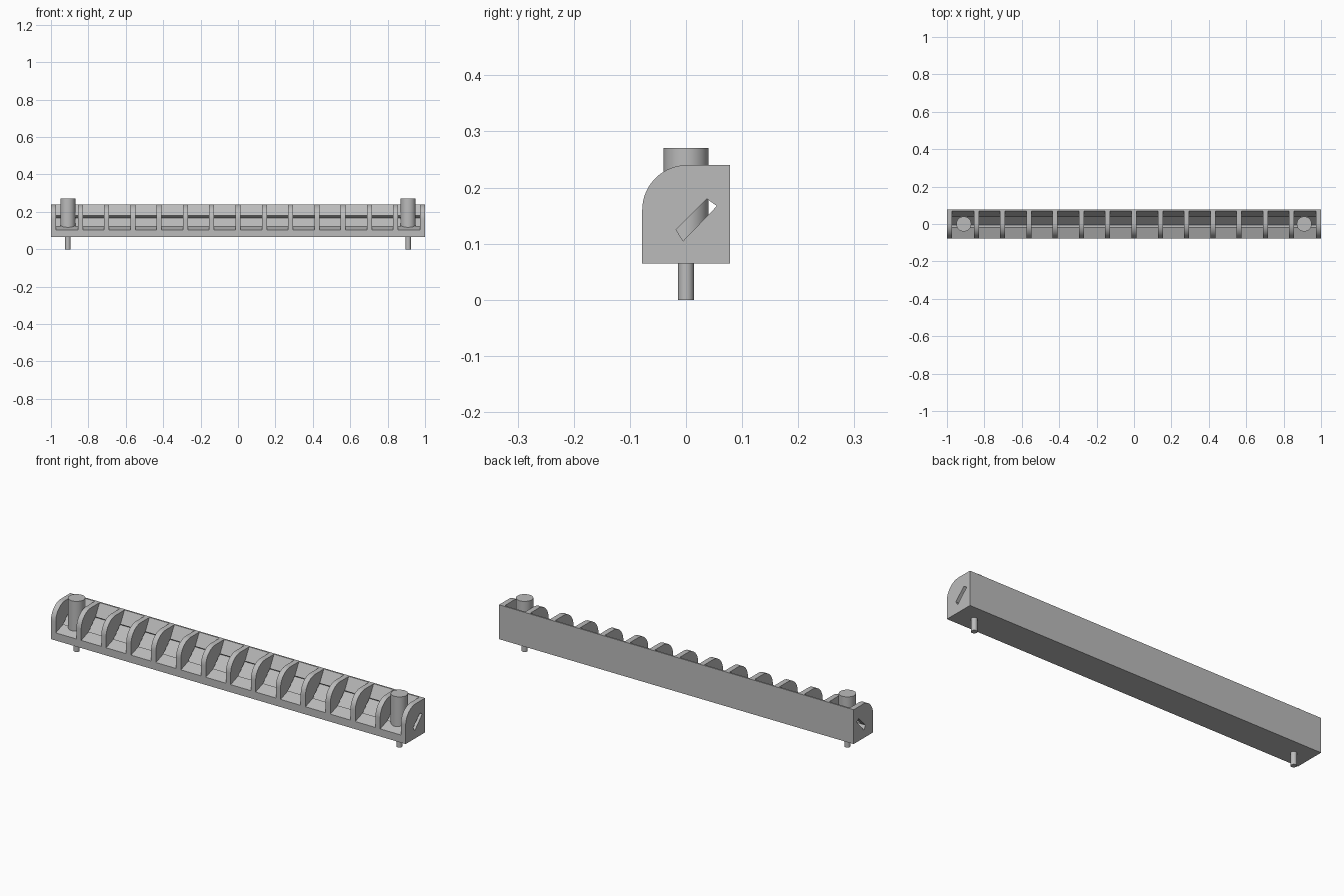
import bpy, bmesh, math

if "Cube" in bpy.data.objects:
    bpy.data.objects.remove(bpy.data.objects["Cube"])

grey = bpy.data.materials.new("plastic_grey")
grey.diffuse_color = (0.5, 0.5, 0.5, 1)
grey.use_nodes = True
grey.node_tree.nodes["Principled BSDF"].inputs["Base Color"].default_value = grey.diffuse_color


def make_object(name, bm):
    bmesh.ops.recalc_face_normals(bm, faces=bm.faces)
    mesh = bpy.data.meshes.new(name)
    bm.to_mesh(mesh)
    bm.free()
    mesh.materials.append(grey)
    obj = bpy.data.objects.new(name, mesh)
    bpy.context.collection.objects.link(obj)
    return obj


def prisms(name, profile, spans):
    """Extrude a (y, z) profile along x over every (start, end) span."""
    bm = bmesh.new()
    for x0, x1 in spans:
        face = bm.faces.new([bm.verts.new((x0, y, z)) for y, z in profile])
        new = bmesh.ops.extrude_face_region(bm, geom=[face])["geom"]
        verts = [v for v in new if isinstance(v, bmesh.types.BMVert)]
        bmesh.ops.translate(bm, verts=verts, vec=(x1 - x0, 0, 0))
    return make_object(name, bm)


def cylinder(name, x, radius, z0, z1):
    bm = bmesh.new()
    bmesh.ops.create_cone(bm, cap_ends=True, segments=48, radius1=radius,
                          radius2=radius, depth=z1 - z0)
    bmesh.ops.translate(bm, verts=bm.verts, vec=(x, 0, (z0 + z1) / 2))
    return make_object(name, bm)


def shade(obj):
    bpy.ops.object.select_all(action="DESELECT")
    obj.select_set(True)
    bpy.context.view_layer.objects.active = obj
    bpy.ops.object.shade_smooth_by_angle(angle=math.radians(30))


# Housing: solid bar with a rounded front top edge
arc = [(0.002 - 0.08 * math.cos(a), 0.16 + 0.08 * math.sin(a))
       for a in (math.pi / 2 * i / 20 for i in range(21))]
housing = prisms("housing", [(0.078, 0.065), (-0.078, 0.065)] + arc + [(0.078, 0.24)],
                 [(-1, 1)])

# Slanted slot running through every rib and both end walls
slot_front, slot_top = (-0.018, 0.125), (0.037, 0.18)
slot = prisms("slot_cutter", [slot_front, (-0.005, 0.105), (0.055, 0.167), slot_top],
              [(-1.1, 1.1)])

# Open bays between the ribs, with sloped floor and sloped back wall
half = 0.0135
ribs = [-1 + half] + [(i - 6) * 0.1405 for i in range(13)] + [1 - half]
bays = [(a + half, b - half) for a, b in zip(ribs, ribs[1:])]
bay = prisms("bay_cutter", [(-0.1, 0.0963), slot_front, (0.0, 0.125), (0.04, 0.17),
                            slot_top, (0.07, 0.24), (0.0865, 0.27), (-0.1, 0.27)], bays)

for cutter in (slot, bay):
    cutter.hide_render = True
    mod = housing.modifiers.new(cutter.name, "BOOLEAN")
    mod.object = cutter
    mod.operation = "DIFFERENCE"
    mod.solver = "EXACT"
    bpy.ops.object.select_all(action="DESELECT")
    housing.select_set(True)
    bpy.context.view_layer.objects.active = housing
    bpy.ops.object.modifier_apply(modifier=mod.name)
    bpy.data.objects.remove(cutter)
shade(housing)

# Mounting screws: wide head in the end bays, thin pin below
for side, x in (("left", -0.91), ("right", 0.91)):
    shade(cylinder(side + "_screw_head", x, 0.04, 0.09, 0.27))
    shade(cylinder(side + "_screw_pin", x, 0.014, 0.0, 0.075))
